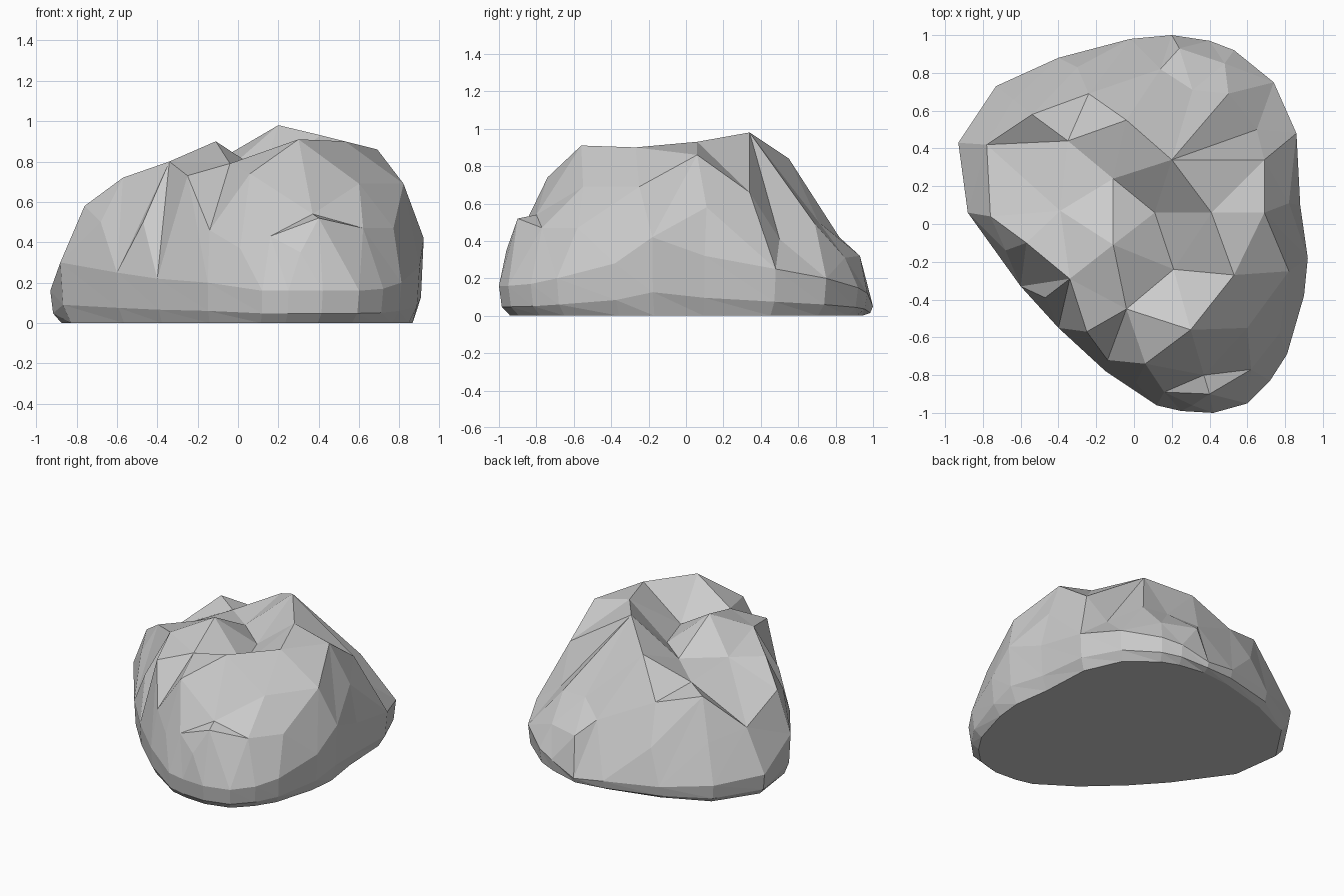
import bpy
import bmesh
from mathutils import Vector
from mathutils.geometry import delaunay_2d_cdt

if "Cube" in bpy.data.objects:
    bpy.data.objects.remove(bpy.data.objects["Cube"], do_unlink=True)

UNIT = 0.01  # control points are in hundredths

# Widest outline of the boulder, counter-clockwise from the front
girdle = [
    (42, -100, 16), (60, -95, 16), (72, -83, 17), (81, -69, 20), (90, -38, 28),
    (92, -18, 42), (88, 10, 32), (86, 48, 25), (74, 75, 20), (53, 92, 15),
    (40, 97, 12), (20, 100, 5), (-2, 98, 8), (-40, 88, 10), (-73, 73, 14),
    (-93, 43, 16), (-88, 6, 30), (-60, -33, 25), (-40, -55, 22), (-15, -78, 20),
    (12, -96, 16), (25, -99, 16),
]

# Crooked hollow running across the top, open to the back left
hollow = [(21, -24, 69), (11, 6, 70), (-11, 24, 71), (-35, 44, 68)]

# Sharp lip from the summit down the back of the hollow
lip = [(20, 34, 98), (-4, 55, 84), (-24, 69, 60)]

# Ledge on the front, and shelf on the back corner
ledge = [(16, -89, 43), (40, -90, 52), (62, -77, 47)]
shelf = [(69, 34, 66), (65, 50, 41), (50, 69, 49), (31, 71, 50), (14, 82, 42)]

# High ridges around the hollow
ridges = [
    (41, 6, 93), (69, 6, 86), (53, -27, 90), (30, -56, 91), (-4, -45, 79),
    (-11, -11, 90), (-34, -29, 80), (-39, 7, 73), (-25, -57, 73), (6, -74, 74),
]

# Bulges on the sides
slopes = [
    (37, -80, 54), (60, -55, 69), (82, -25, 69), (48, 85, 31), (24, 93, 32),
    (-54, 58, 68), (-78, 42, 46), (-64, 66, 40), (-57, -10, 72), (-76, 4, 58),
    (-30, 83, 34), (-47, -39, 50), (-68, -14, 50), (-14, -72, 46), (1, -84, 37),
    (82, 11, 58), (77, -58, 47), (31, -96, 35),
]


def points(rows):
    return [Vector(row) * UNIT for row in rows]


def add_crown(bm):
    """Triangulate the upper surface inside the girdle, keeping the creases."""
    rows = list(girdle)
    rim = len(rows)
    edges = [(i, (i + 1) % rim) for i in range(rim)]
    for crease in (hollow, lip, ledge, shelf):
        start = len(rows)
        rows += crease
        edges += [(i, i + 1) for i in range(start, len(rows) - 1)]
    cloud = points(rows + ridges + slopes)
    result = delaunay_2d_cdt([p.xy for p in cloud], edges, [], 1, 1e-5)
    flat, faces, sources = result[0], result[2], result[3]
    verts = [bm.verts.new((place.x, place.y, cloud[source[0]].z))
             for place, source in zip(flat, sources)]
    for face in faces:
        bm.faces.new([verts[i] for i in face])


def add_foot(bm):
    """Tuck the sides in below the girdle and close the flat underside."""
    upper = points(girdle)
    previous = [bm.verts.new(p) for p in upper]
    for spread, height in ((0.985, 0.3), (0.94, 0.0)):
        ring = [bm.verts.new((p.x * spread, p.y * spread, p.z * height))
                for p in upper]
        for i in range(len(ring)):
            j = (i + 1) % len(ring)
            bm.faces.new((previous[i], ring[i], ring[j]))
            bm.faces.new((previous[i], ring[j], previous[j]))
        previous = ring
    bm.faces.new(list(reversed(previous)))


# Stone colour
stone = bpy.data.materials.new("grey stone")
stone.use_nodes = True
colour = (0.6, 0.6, 0.6, 1.0)
stone.diffuse_color = colour
for node in stone.node_tree.nodes:
    if node.type == 'BSDF_PRINCIPLED':
        node.inputs["Base Color"].default_value = colour

# Boulder
bm = bmesh.new()
add_crown(bm)
add_foot(bm)
bmesh.ops.remove_doubles(bm, verts=bm.verts[:], dist=0.001)
bmesh.ops.recalc_face_normals(bm, faces=bm.faces[:])
mesh = bpy.data.meshes.new("boulder")
bm.to_mesh(mesh)
bm.free()
mesh.materials.append(stone)
boulder = bpy.data.objects.new("boulder", mesh)
bpy.context.scene.collection.objects.link(boulder)
